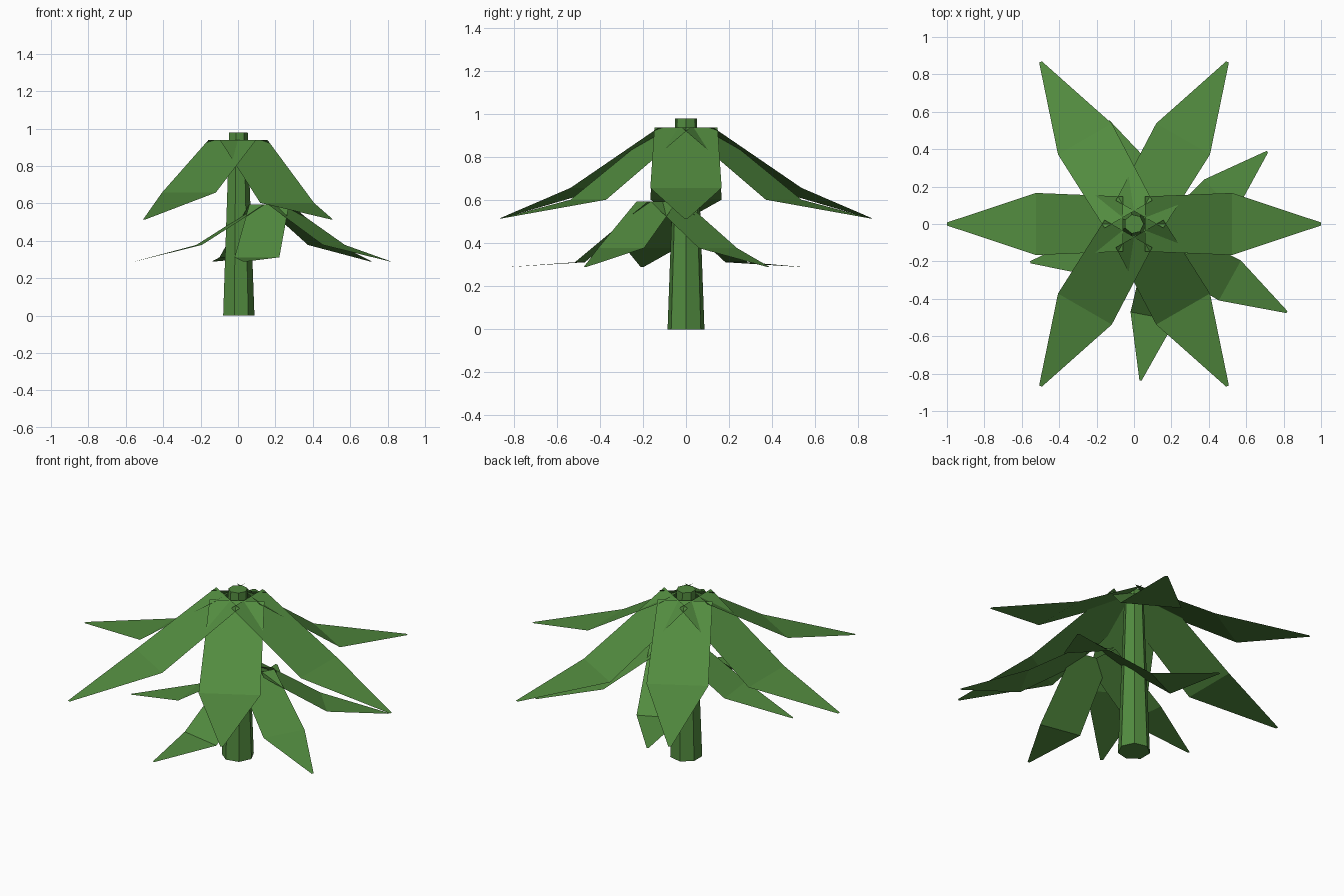
import bpy
from math import sin, cos, pi, radians

if "Cube" in bpy.data.objects:
    bpy.data.objects.remove(bpy.data.objects["Cube"])

green = bpy.data.materials.new("leaf_green")
green.diffuse_color = (0.085, 0.26, 0.05, 1)
green.use_nodes = True
green.node_tree.nodes["Principled BSDF"].inputs["Base Color"].default_value = green.diffuse_color


def add_mesh(name, verts, faces):
    mesh = bpy.data.meshes.new(name)
    mesh.from_pydata(verts, [], faces)
    mesh.materials.append(green)
    obj = bpy.data.objects.new(name, mesh)
    bpy.context.collection.objects.link(obj)
    return obj


# Seven-sided tapered stem
N = 7
ring = lambda r, z: [(r * cos(2 * pi * i / N), r * sin(2 * pi * i / N), z) for i in range(N)]
sides = [(i, (i + 1) % N, (i + 1) % N + N, i + N) for i in range(N)]
add_mesh("stem", ring(0.088, 0) + ring(0.052, 0.98),
         sides + [tuple(reversed(range(N))), tuple(range(N, 2 * N))])


# Thin leaf: wide base, shoulder and narrow tip, each row = (reach, half width, z)
def leaf(name, center, angle, rows):
    ux, uy = cos(angle), sin(angle)
    verts = []
    for r, w, z in rows:
        for s in (-w, w):
            verts.append((center[0] + r * ux - s * uy, center[1] + r * uy + s * ux, z))
    faces = [(2 * i, 2 * i + 2, 2 * i + 3, 2 * i + 1) for i in range(len(rows) - 1)]
    add_mesh(name, verts, faces)


# A ring of leaves whose droop alternates
def whorl(name, count, center, start, size, top, shoulders, tip):
    for i in range(count):
        rows = [(0.06 * size, 0.147 * size, top),
                (0.525 * size, 0.166 * size, shoulders[i % 2]),
                (size, 0.008 * size, tip)]
        leaf(f"{name}_{i + 1}", center, radians(start) + 2 * pi * i / count, rows)


whorl("upper_leaf", 6, (0, 0), 0, 1.0, 0.94, (0.658, 0.603), 0.515)
whorl("lower_leaf", 5, (0.175, -0.115), 43, 0.735, 0.594, (0.378, 0.312), 0.289)
